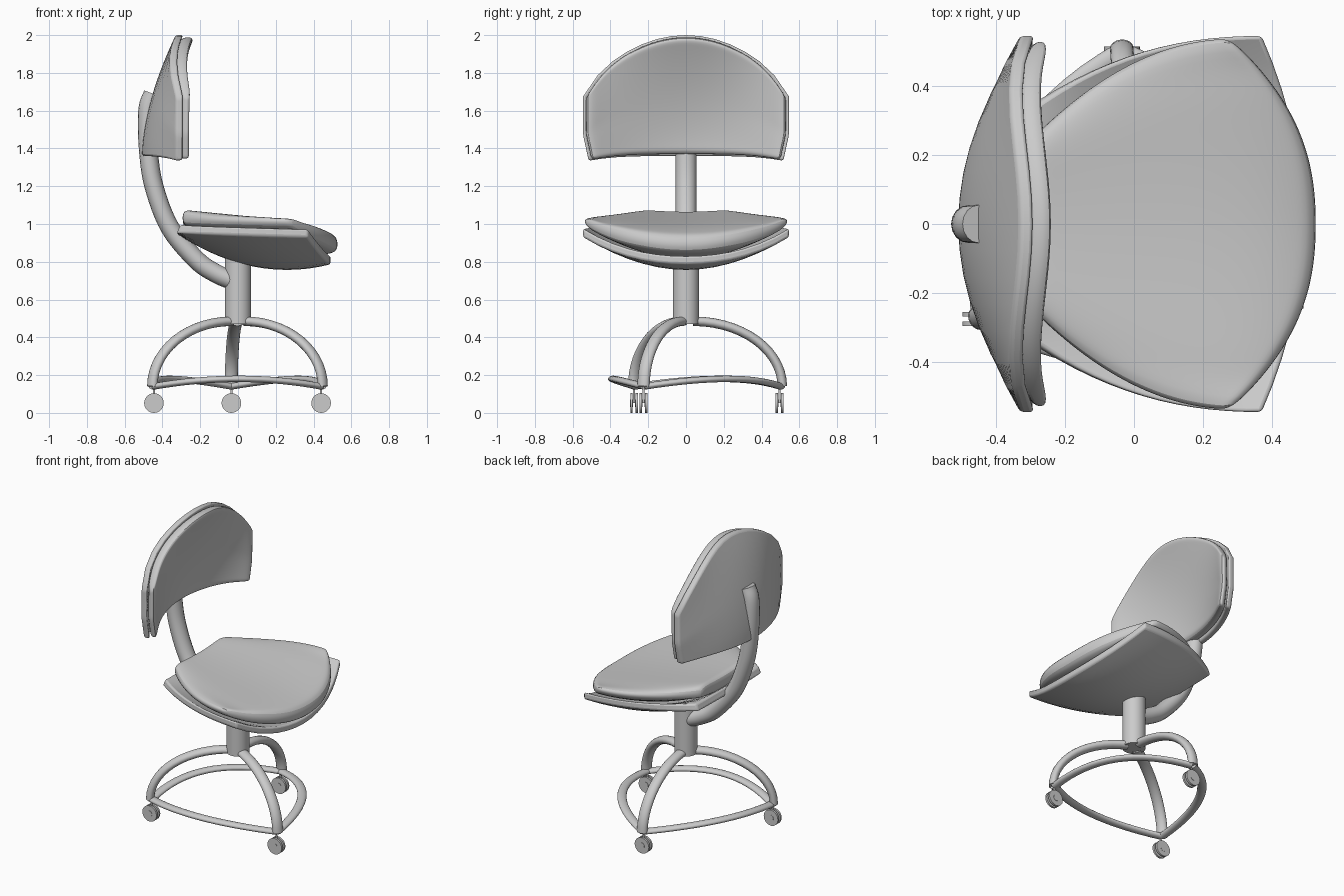
import bpy, bmesh, math
from mathutils import Vector

if "Cube" in bpy.data.objects:
    bpy.data.objects.remove(bpy.data.objects["Cube"])


def finish(name, bm, angle=40):
    bmesh.ops.recalc_face_normals(bm, faces=bm.faces[:])
    me = bpy.data.meshes.new(name)
    bm.to_mesh(me)
    bm.free()
    ob = bpy.data.objects.new(name, me)
    bpy.context.collection.objects.link(ob)
    bpy.ops.object.select_all(action='DESELECT')
    ob.select_set(True)
    bpy.context.view_layer.objects.active = ob
    bpy.ops.object.shade_smooth_by_angle(angle=math.radians(angle))
    return ob


def slab(name, fn, n=14, bevel=0, subsurf=0):
    """Closed plate; fn(s, t) gives its two skin points, s in -1..1, t in 0..1."""
    bm = bmesh.new()
    skins = [{}, {}]
    for i in range(n + 1):
        for j in range(n + 1):
            for k, p in enumerate(fn(2 * i / n - 1, j / n)):
                skins[k][i, j] = bm.verts.new(p)
    for g in skins:
        for i in range(n):
            for j in range(n):
                bm.faces.new((g[i, j], g[i + 1, j], g[i + 1, j + 1], g[i, j + 1]))
    rim = ([(i, 0) for i in range(n)] + [(n, j) for j in range(n)]
           + [(i, n) for i in range(n, 0, -1)] + [(0, j) for j in range(n, 0, -1)])
    a, b = skins
    for p, q in zip(rim, rim[1:] + rim[:1]):
        bm.faces.new((a[p], a[q], b[q], b[p]))
    ob = finish(name, bm)
    if bevel:
        m = ob.modifiers.new("round_edges", 'BEVEL')
        m.width, m.segments, m.limit_method = bevel, 3, 'ANGLE'
        m.angle_limit = math.radians(50)
    if subsurf:
        m = ob.modifiers.new("soften", 'SUBSURF')
        m.levels = m.render_levels = subsurf
    return ob


def tube(name, path, a, b, side=None, n=16):
    """Sweep an ellipse: a across (along side), b in the other direction."""
    path = [Vector(p) for p in path]
    bm = bmesh.new()
    rings = []
    for i, p in enumerate(path):
        t = (path[min(i + 1, len(path) - 1)] - path[max(i - 1, 0)]).normalized()
        u = Vector(side) if side else t.cross(Vector((0, 0, 1)))
        u = (u - t * u.dot(t)).normalized()
        v = t.cross(u)
        rings.append([bm.verts.new(p + u * a * math.cos(k * math.tau / n)
                                   + v * b * math.sin(k * math.tau / n)) for k in range(n)])
    for r, q in zip(rings, rings[1:]):
        for k in range(n):
            bm.faces.new((r[k], r[(k + 1) % n], q[(k + 1) % n], q[k]))
    bm.faces.new(rings[0])
    bm.faces.new(rings[-1])
    return finish(name, bm)


def spline(pts, steps=6):
    pts = [Vector(p) for p in pts]
    ext = [2 * pts[0] - pts[1]] + pts + [2 * pts[-1] - pts[-2]]
    out = []
    for p0, p1, p2, p3 in zip(ext, ext[1:], ext[2:], ext[3:]):
        for k in range(steps):
            t = k / steps
            out.append(0.5 * (2 * p1 + (p2 - p0) * t + (2 * p0 - 5 * p1 + 4 * p2 - p3) * t * t
                              + (3 * p1 - p0 - 3 * p2 + p3) * t ** 3))
    return out + [pts[-1]]


def rod(name, p, q, r, n=24):
    p, q = Vector(p), Vector(q)
    side = (0, 1, 0) if abs((q - p).normalized().y) < 0.5 else (1, 0, 0)
    return tube(name, [p, q], r, r, side, n)


# Seat shell: trough that deepens towards the front
def shell_z(x, s, t):
    low = 0.757 + 0.56 * (x - 0.26) ** 2
    return low + (0.95 - 0.02 * t - low) * s * s


def seat_shell(s, t):
    x = -0.325 + t * (0.815 - 0.12 * s * s)
    y = s * (0.545 - 0.215 * (1 - t) ** 2.2)
    z = shell_z(x, s, t)
    return (x, y, z), (x + 0.02 * (1 - t) ** 2, y, z + 0.045)


# Seat cushion: padded top with rounded rim
def seat_cushion(s, t):
    x = -0.295 + t * (0.825 - 0.25 * abs(s) ** 2.4)
    y = s * (0.54 - 0.29 * (1 - t) ** 2)
    bottom = shell_z(min(x, 0.5), s, t) + 0.05 + 0.01 * t
    mid = 1.07 - 0.10 * t - 0.035 * t ** 8
    side = 1.085 - 0.045 * t
    top = mid + (side - mid) * s * s - 0.025 * s ** 8
    return (x, y, bottom), (x, y, max(top, bottom + 0.05))


# Backrest: dish curving forward at the sides and top
def back_point(s, t, scale):
    z0 = 1.36 - 0.025 * s ** 4
    z1 = 2.0 - 0.265 * s * s - 0.06 * s ** 8
    z = z0 + (z1 - z0) * (0.5 + (t - 0.5) * scale)
    y = s * scale * (0.515 + 0.03 * min(1, t * 2.5))
    h = max(0, (z - 1.36) / 0.64)
    x = -0.51 + 0.18 * h ** 1.7
    return x + (-0.33 - x) * s * s, y, z


def back_shell(s, t):
    x, y, z = back_point(s, t, 1.0)
    return (x, y, z), (x + 0.04, y, z)


def back_cushion(s, t):
    x, y, z = back_point(s, t, 0.975)
    return (x + 0.035, y, z), (x + 0.105 - 0.02 * s * s, y, z)


slab("seat_shell", seat_shell, bevel=0.012)
slab("seat_cushion", seat_cushion, subsurf=2)
slab("backrest_shell", back_shell, bevel=0.012)
slab("backrest_cushion", back_cushion, subsurf=2)

# Bent support bar and centre column
bar = [(-0.03, 0.70), (-0.12, 0.74), (-0.22, 0.81), (-0.36, 0.98), (-0.445, 1.2),
       (-0.475, 1.4), (-0.478, 1.6), (-0.45, 1.69)]
tube("back_support_bar", spline([(x, 0, z) for x, z in bar]), 0.055, 0.05, (0, 1, 0))
rod("centre_column", (0, 0, 0.47), (0, 0, 0.83), 0.07, 32)

# Three arched legs, each on a twin-wheel caster
feet = [Vector((-0.445, -0.27, 0)), Vector((0.44, -0.22, 0)), Vector((-0.035, 0.5, 0))]
for i, f in enumerate(feet):
    d, reach = f.normalized(), f.length
    path = []
    for k in range(15):
        a = k / 14 * math.pi / 2
        p = d * (0.04 + (reach - 0.03) * math.sin(a))
        path.append((p.x, p.y, 0.14 + 0.345 * math.cos(a)))
    tube(f"leg_{i + 1}", path, 0.034, 0.025, (-d.y, d.x, 0))
    rod(f"caster_stem_{i + 1}", (f.x, f.y - 0.005, 0.052), (f.x, f.y - 0.005, 0.15), 0.006, 10)
    for sgn in (-1, 1):
        c = Vector((f.x, f.y - 0.005 + sgn * 0.0135, 0.052))
        off = Vector((0, 0.0065, 0))
        rod(f"caster_wheel_{i + 1}", c - off, c + off, 0.052, 28)
        rod(f"caster_hub_{i + 1}", c - off * 1.3, c + off * 1.3, 0.02, 16)

# Bowed rails joining the feet
for i in range(3):
    p, q = feet[i], feet[(i + 1) % 3]
    out = (q - p).cross(Vector((0, 0, 1))).normalized()
    rail = []
    for k in range(17):
        t = k / 16
        bow = 4 * t * (1 - t)
        rail.append(p.lerp(q, t) + out * 0.14 * bow + Vector((0, 0, 0.14 + 0.04 * bow)))
    tube(f"base_rail_{i + 1}", rail, 0.028, 0.017)
